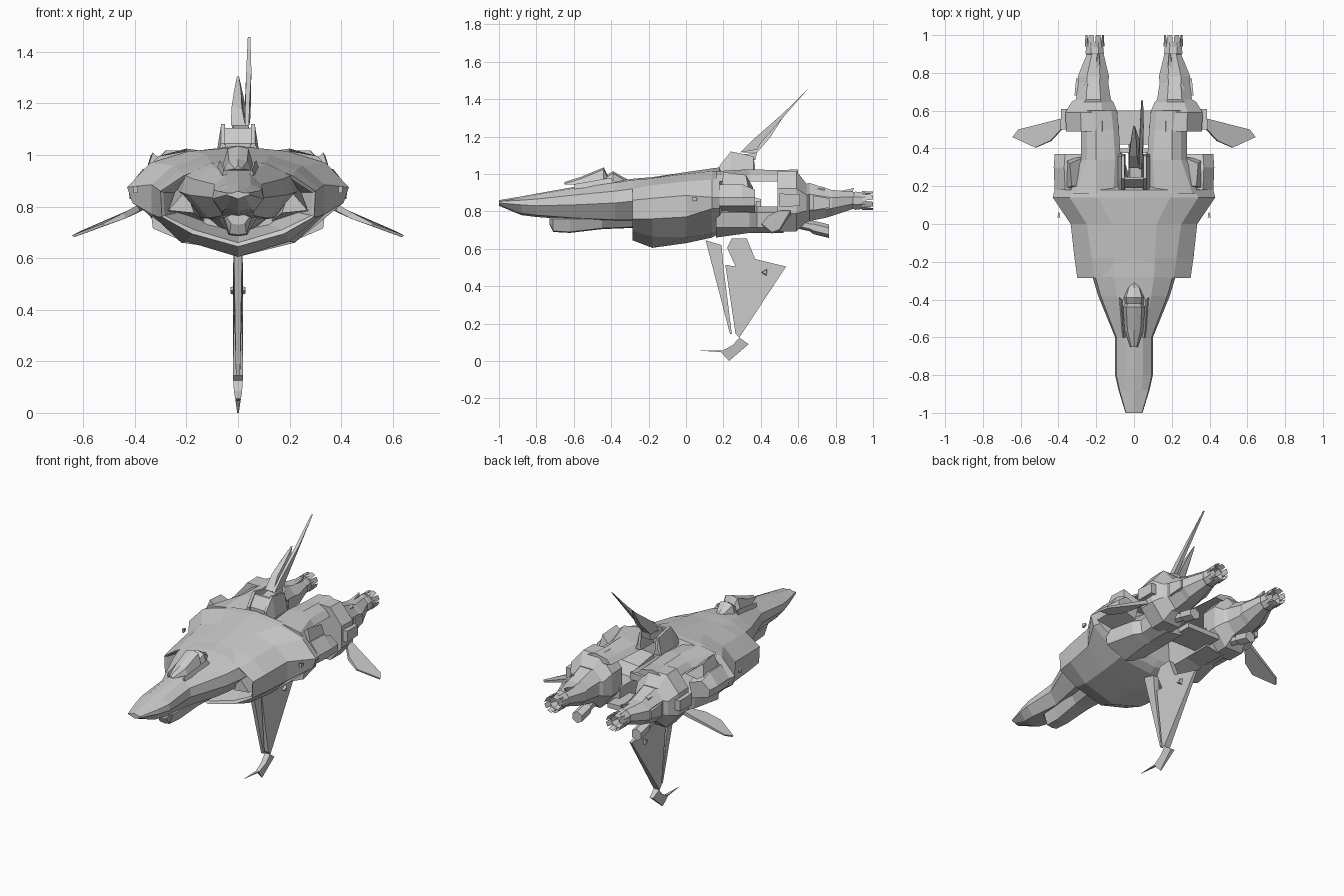
import bpy, bmesh, math


def make(name, verts, faces, mirror=False):
    me = bpy.data.meshes.new(name)
    me.from_pydata(verts, [], faces)
    bm = bmesh.new()
    bm.from_mesh(me)
    bmesh.ops.recalc_face_normals(bm, faces=bm.faces)
    bm.to_mesh(me)
    bm.free()
    ob = bpy.data.objects.new(name, me)
    bpy.context.collection.objects.link(ob)
    if mirror:
        ob.modifiers.new("mirror", 'MIRROR')
    return ob


def loft(name, rings, mirror=False, cap_end=True):
    n = len(rings[0])
    verts = [p for r in rings for p in r]
    faces = [(i*n+j, i*n+(j+1) % n, (i+1)*n+(j+1) % n, (i+1)*n+j)
             for i in range(len(rings)-1) for j in range(n)]
    faces.append(tuple(range(n)))
    if cap_end:
        faces.append(tuple(range(len(verts)-n, len(verts))))
    return make(name, verts, faces, mirror)


def sym(y, half):
    """Full ring from a half profile running bottom centre to top centre."""
    right = [(x, y, z) for x, z in half]
    return right + [(-x, y, z) for x, z in reversed(half[1:-1])]


def oval(y, cx, cz, rx, rz, n=8, turn=0.5):
    return [(cx+rx*math.cos((k+turn)*math.tau/n), y, cz+rz*math.sin((k+turn)*math.tau/n))
            for k in range(n)]


def box(name, x, y, z, mirror=False, taper=1.0):
    cx, cz = sum(x)/2, sum(z)/2
    rings = []
    for yy, t in ((y[0], 1), (y[1], taper)):
        rx, rz = (x[1]-x[0])/2*t, (z[1]-z[0])/2*t
        rings.append([(cx-rx, yy, cz-rz), (cx+rx, yy, cz-rz), (cx+rx, yy, cz+rz), (cx-rx, yy, cz+rz)])
    return loft(name, rings, mirror)


def blade(name, outline, mirror=False):
    """Side-view blade; each point is (y, z, centre x, half thickness)."""
    return loft(name, [[(c+s*t, y, z) for y, z, c, t in outline] for s in (-1, 1)], mirror)


# Nose: y, width, bottom, waist height, top
nose = []
for y, w, zb, zw, zt in [(-1, .045, .835, .85, .865), (-.88, .082, .785, .84, .885),
                         (-.8, .1, .775, .835, .90), (-.6, .1, .76, .84, .935),
                         (-.38, .19, .75, .85, .965), (-.28, .22, .75, .86, .98),
                         (-.05, .25, .75, .87, .998)]:
    nose.append(sym(y, [(0, zb), (w*.6, zb+.01), (w, zw), (w*.93, zw+(zt-zw)*.55),
                        (w*.48, zt-.007), (0, zt)]))
loft("nose", nose)

# Chin housing below the nose
loft("chin", [sym(y, [(0, b), (w*.6, b+.005), (w, .765), (0, .785)]) for y, w, b in
              [(-.73, .045, .735), (-.71, .055, .695), (-.62, .06, .69), (-.45, .075, .71), (-.2, .12, .72)]])

# Main hull with a recessed intake mouth, its roof flush with the nose
hull = [sym(-.1, [(0, .71), (.12, .735), (.2, .79), (.22, .86), (.16, .91), (.09, .93), (0, .94)]),
        sym(-.275, [(0, .665), (.17, .715), (.285, .77), (.29, .86), (.205, .915), (.1, .95), (0, .955)]),
        sym(-.285, [(0, .65), (.18, .70), (.295, .765), (.30, .865), (.21, .925), (.1, .968), (0, .975)]),
        sym(-.18, [(0, .61), (.2, .67), (.31, .765), (.315, .875), (.225, .945), (.11, .983), (0, .988)]),
        sym(0, [(0, .635), (.22, .665), (.335, .775), (.335, .89), (.25, .965), (.12, 1.005), (0, 1.015)]),
        sym(.14, [(0, .665), (.22, .685), (.41, .82), (.43, .88), (.34, .975), (.19, 1.02), (0, 1.035)]),
        sym(.18, [(0, .69), (.2, .71), (.40, .82), (.42, .88), (.32, .98), (.18, 1.02), (0, 1.04)]),
        sym(.20, [(0, .73), (.18, .74), (.33, .82), (.35, .88), (.26, .95), (.14, .98), (0, 1.0)])]
loft("main_hull", hull)

# Intake ramps beside the nose
loft("intake_ramp", [[(.17, -.28, .78), (.27, -.28, .79), (.2, -.28, .87)],
                     [(.12, -.05, .74), (.28, -.05, .78), (.22, -.05, .93)]], True)

# Raised canopy and the hump behind it
loft("canopy", [sym(y, [(0, b), (w, b), (w*.7, t-.01), (0, t)]) for y, w, b, t in
                [(-.65, .02, .95, .962), (-.56, .05, .945, .99), (-.44, .058, .97, 1.04), (-.42, .045, .96, 1.0)]])
loft("canopy_hump", [sym(y, [(0, .94), (w, .94), (w*.7, t-.012), (0, t)]) for y, w, t in
                     [(-.44, .05, .99), (-.39, .06, 1.02), (-.34, .04, .99), (-.31, .02, .975)]])
loft("canopy_rail", [[(.045, -.6, .93), (.06, -.6, .925), (.055, -.6, .95)],
                     [(.06, -.4, .95), (.085, -.38, .945), (.07, -.4, .985)]], True)

# Engine upper cowl
loft("engine_cowl", [[(a, y, .985), (b, y, .965), (b-.03, y, 1.0), (.2, y, t), (a+.03, y, t-.015)]
                     for y, a, b, t in [(.16, .08, .34, 1.02), (.34, .07, .28, 1.03),
                                        (.5, .08, .28, 1.025), (.6, .09, .30, 1.03)]], True)
# Engine lower trunk
loft("engine_trunk", [[(.09, y, .71), (.2, y, b), (w, y, .72), (w+.01, y, .80), (.2, y, t), (.08, y, t-.01)]
                      for y, w, b, t in [(.16, .33, .665, .92), (.34, .29, .69, .89),
                                         (.38, .26, .69, .83), (.52, .27, .69, .83)]], True)
# Rear engine body narrowing to the tail pipe
loft("engine_body", [oval(y, cx, cz, rx, rz) for y, cx, cz, rx, rz in
                     [(.49, .225, .86, .145, .175), (.59, .225, .86, .15, .175), (.645, .22, .85, .12, .11),
                      (.66, .215, .855, .1, .11), (.75, .215, .85, .085, .085), (.78, .215, .85, .09, .075),
                      (.9, .205, .865, .048, .048)]], True)
# Nozzle, hollow at the end, with pointed petals around it
loft("nozzle", [oval(y, .208, .862, r, r, 8) for y, r in
                [(.88, .04), (.905, .053), (.94, .048), (.96, .05), (.96, .042), (.92, .03)]], True)
for k in range(8):
    a0, a1 = k*math.tau/8, (k+1)*math.tau/8
    ring = lambda r, y, p: [(.208+r*math.cos(a), y, .862+r*math.sin(a))
                            for a in (a0+p, a1-p)]
    p, q, s = ring(.051, .94, 0), ring(.05, 1.0, .12), ring(.042, .94, 0)
    make("nozzle_petal", p+q+s, [(0, 1, 3, 2), (4, 5, 3, 2), (0, 1, 5, 4), (0, 2, 4), (1, 3, 5)], True)
# Small lower thruster and pipework
loft("lower_thruster", [[(x, y, z-(y-.7)*.25) for x, y, z in oval(yy, .2, .715, r, r, 6)]
                        for yy, r in [(.55, .03), (.66, .026), (.68, .036), (.765, .036)]], True)
loft("upper_pipe", [oval(y, .245, .915, r, r, 6) for y, r in ((.62, .035), (.74, .02))], True)
box("tail_block", (.27, .315), (.68, .77), (.81, .89), True, .6)
blade("tail_spur", [(.76, .90, .19, .015), (.9, .93, .19, .004), (.88, .89, .19, .01)], True)

# Side armour: outer pod, crest and rear plate
loft("side_pod", [[(.3, y, .80), (w, y, .835), (w+.005, y, .88), (w-.05, y, t), (.28, y, t-.03)]
                  for y, w, t in [(.18, .415, .95), (.3, .42, .95), (.37, .415, .92)]], True)
loft("pod_crest", [[(.27, .2, .95), (.36, .19, .93), (.33, .2, 1.015)],
                   [(.25, .36, .93), (.36, .34, .90), (.34, .32, 1.0)]], True)
box("rear_side_plate", (.3, .39), (.5, .61), (.83, .90), True, .9)
box("side_stub", (.39, .405), (.035, .06), (.858, .882), True, .5)

# Swept side winglets, top then bottom skin
wing = [(.385, .50, .80), (.375, .56, .80), (.61, .50, .705), (.64, .46, .69),
        (.52, .405, .735), (.44, .44, .77)]
loft("side_wing", [[(x+s*.004, y, z+s*(.011 if x < .5 else .004)) for x, y, z in wing] for s in (-1, 1)], True)

# Centre bay between the engines: floor, bulkhead and braces
box("bay_floor", (-.11, .11), (.42, .6), (.72, .75))
box("bay_beam", (-.1, .1), (.375, .4), (.82, .86))
loft("bay_brace", [[(.01, .2, .9), (.03, .2, .9), (.02, .2, .93)],
                   [(.07, .4, .84), (.1, .4, .84), (.085, .4, .87)]], True)

# Dorsal mount: two cheeks and a front panel
loft("dorsal_cheek", [[(.045, y, 1.0), (.085, y, 1.0), (.065, y, t), (.05, y, t)]
                      for y, t in [(.18, 1.05), (.24, 1.125), (.36, 1.10), (.37, 1.04)]], True)
loft("dorsal_front", [sym(y, [(0, 1.0), (.07, 1.0), (.058, t), (0, t)]) for y, t in
                      [(.19, 1.05), (.235, 1.11), (.25, 1.11)]])
blade("dorsal_pivot", [(.24, 1.06, .01, .045), (.24, 1.1, .01, .03), (.38, 1.12, .01, .03), (.37, 1.08, .01, .03)])

# Dorsal fins: short forward blade and long rear blade
blade("dorsal_fin_short", [(.30, 1.12, 0, .028), (.38, 1.12, 0, .028), (.45, 1.2, .01, .018),
                           (.52, 1.31, 0, .004), (.44, 1.25, -.002, .014), (.36, 1.19, -.005, .02)])
blade("dorsal_fin_long", [(.29, 1.12, .035, .008), (.38, 1.135, .035, .012), (.40, 1.17, .037, .012),
                          (.655, 1.463, .043, .005), (.52, 1.33, .042, .01), (.36, 1.19, .036, .008)])

# Ventral fin: slim front strut and broad rear blade
blade("ventral_strut", [(.105, .65, 0, .016), (.19, .625, 0, .018), (.20, .51, 0, .018),
                        (.245, .15, 0, .008), (.235, .15, 0, .008)])
blade("ventral_fin", [(.21, .52, 0, .012), (.265, .51, 0, .02), (.22, .61, 0, .018), (.245, .66, 0, .016),
                      (.325, .66, 0, .016), (.37, .55, 0, .018), (.535, .51, 0, .008),
                      (.285, .13, 0, .02), (.265, .15, 0, .02)])
loft("fin_thorn", [[(.008, .4, .48), (.008, .435, .50), (.008, .43, .46)],
                   [(.03, .405, .48), (.03, .43, .492), (.03, .43, .468)]], True)
# Foot at the tip of the ventral fin, with its thin forward spike
blade("ventral_foot", [(.285, .13, 0, .018), (.335, .095, 0, .012), (.23, .005, 0, .003),
                       (.185, .055, 0, .01), (.25, .09, 0, .016)])
blade("foot_spike", [(.06, .061, 0, .001), (.20, .06, 0, .009), (.20, .052, 0, .009)])

# Seat the lowest tip exactly on the ground
for ob in bpy.data.objects:
    ob.location.z = -.005
